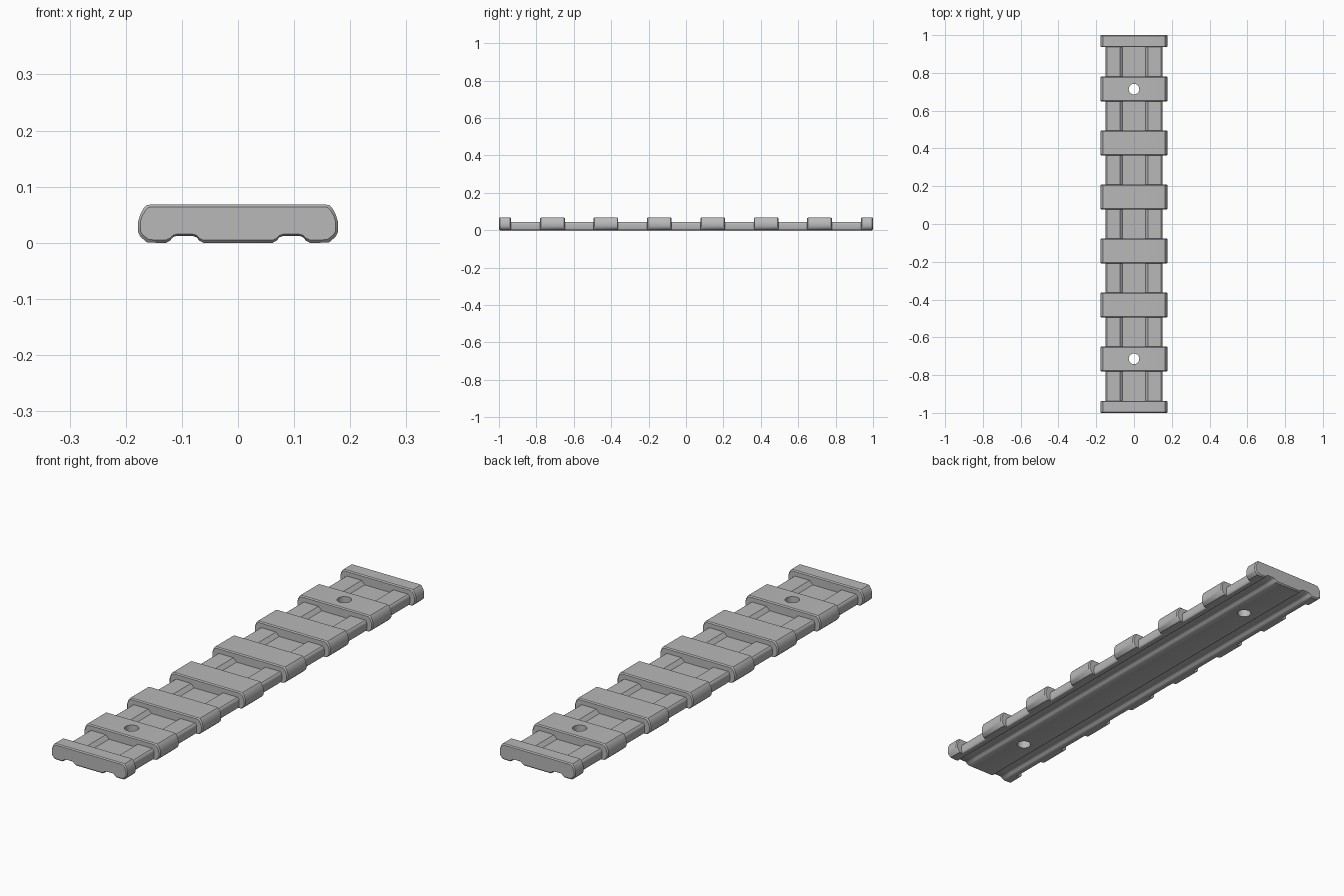
import bpy, bmesh, math

cube = bpy.data.objects.get("Cube")
if cube:
    bpy.data.objects.remove(cube, do_unlink=True)

grey = bpy.data.materials.new("light grey")
grey.use_nodes = True
colour = (0.48, 0.48, 0.48, 1)
grey.diffuse_color = colour
grey.node_tree.nodes["Principled BSDF"].inputs["Base Color"].default_value = colour

# Half cross-sections, underside centre to top centre; both have the same count
underside = [(0.062, 0), (0.069, 0.004), (0.074, 0.01), (0.08, 0.012),
             (0.11, 0.012), (0.116, 0.01), (0.121, 0.004), (0.128, 0), (0.146, 0)]
tooth = underside + [(0.163, 0.001), (0.174, 0.011), (0.178, 0.019), (0.178, 0.038),
                     (0.174, 0.051), (0.168, 0.062), (0.163, 0.067), (0.156, 0.068),
                     (0.075, 0.068), (0.06, 0.068)]
slot = underside + [(0.149, 0.002), (0.151, 0.006), (0.152, 0.012), (0.152, 0.032),
                    (0.151, 0.037), (0.148, 0.042), (0.144, 0.045), (0.138, 0.045),
                    (0.075, 0.045), (0.06, 0.03)]


def inset(section, bottom=False):
    """Shrink a section for the small bevels around its ends."""
    out = []
    for i, (x, z) in enumerate(section):
        if i >= len(underside):
            x -= 0.004 * x / 0.178
        if z > 0.034:
            z -= 0.004 * (z - 0.034) / 0.034
        elif bottom:
            z += 0.005 * (0.034 - z) / 0.034
        out.append((x, z))
    return out


# Stations along the rail: eight teeth with slots between them
TOOTH, PITCH, BEVEL = 0.066, 0.2855, 0.005
centres = [(i - 2.5) * PITCH for i in range(6)]
spans = [(-1, -0.936)] + [(c - TOOTH, c + TOOTH) for c in centres] + [(0.936, 1)]
stations = []
for a, b in spans:
    first, last = a == -1, b == 1
    if not first:
        stations.append((a, slot))
    stations += [(a, inset(tooth, first)), (a + BEVEL, tooth),
                 (b - BEVEL, tooth), (b, inset(tooth, last))]
    if not last:
        stations.append((b, slot))

# Loft the rail body
bm = bmesh.new()
rings = []
for y, half in stations:
    outline = half + [(-x, z) for x, z in reversed(half)]
    rings.append([bm.verts.new((x, y, z)) for x, z in outline])
count = len(rings[0])
for r, s in zip(rings, rings[1:]):
    for i in range(count):
        j = (i + 1) % count
        bm.faces.new((r[i], r[j], s[j], s[i]))
bm.faces.new(rings[0])
bm.faces.new(rings[-1])
bmesh.ops.remove_doubles(bm, verts=bm.verts[:], dist=0.00005)
bmesh.ops.recalc_face_normals(bm, faces=bm.faces[:])
mesh = bpy.data.meshes.new("slotted_rail")
bm.to_mesh(mesh)
bm.free()
mesh.materials.append(grey)
rail = bpy.data.objects.new("slotted_rail", mesh)
bpy.context.collection.objects.link(rail)

# Two screw holes
for side in (-1, 1):
    bpy.ops.mesh.primitive_cylinder_add(vertices=32, radius=0.028, depth=0.3,
                                        location=(0, side * 2.5 * PITCH, 0.03))
    drill = bpy.context.object
    drill.name = "hole_cutter"
    drill.hide_render = True
    drill.data.materials.append(grey)
    cut = rail.modifiers.new("screw_hole", "BOOLEAN")
    cut.operation = "DIFFERENCE"
    cut.solver = "EXACT"
    cut.object = drill
    bpy.ops.object.select_all(action="DESELECT")
    rail.select_set(True)
    bpy.context.view_layer.objects.active = rail
    bpy.ops.object.modifier_apply(modifier=cut.name)
    bpy.data.objects.remove(drill, do_unlink=True)

bpy.ops.object.shade_smooth_by_angle(angle=math.radians(35))
